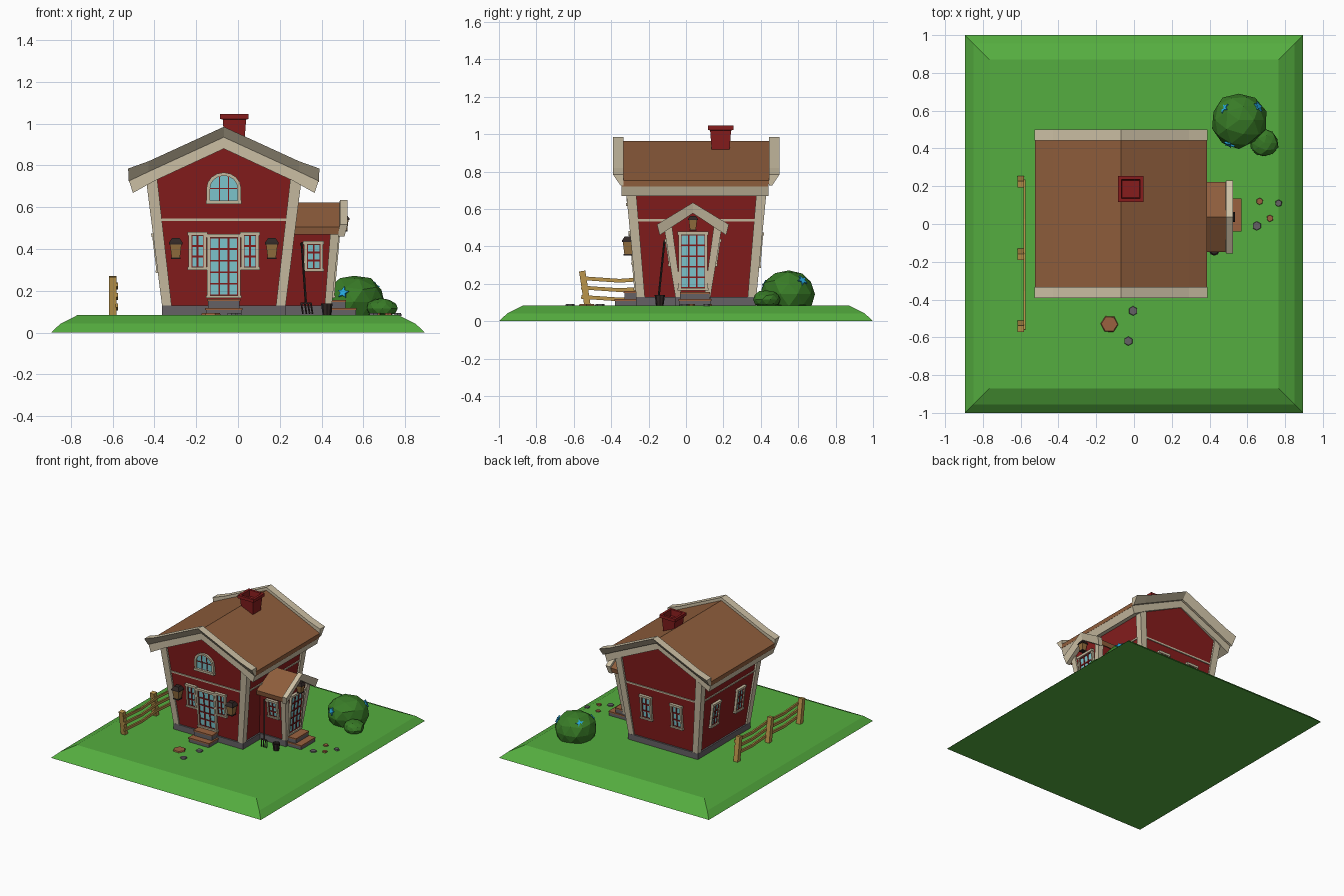
import bpy, bmesh, math, random
from mathutils import Vector

if "Cube" in bpy.data.objects:
    bpy.data.objects.remove(bpy.data.objects["Cube"])

random.seed(4)
MATS = {}
for n, c in dict(red=(.24, .012, .012), cream=(.6, .52, .37), brown=(.27, .11, .045), green=(.09, .42, .05),
                 leaf=(.04, .2, .02), glass=(.22, .6, .65), stone=(.13, .12, .13), clay=(.32, .12, .05),
                 wood=(.5, .3, .07), dark=(.03, .02, .018), amber=(.3, .16, .05), blue=(.02, .4, .75)).items():
    MATS[n] = bpy.data.materials.new(n)
    MATS[n].diffuse_color = (*c, 1)


def lofts(name, mat, solids):
    """One object made of solids, each a list of rings with equal point counts."""
    bm = bmesh.new()
    for rings in solids:
        vs = [[bm.verts.new(p) for p in r] for r in rings]
        n = len(vs[0])
        for a, b in zip(vs, vs[1:]):
            for i in range(n):
                bm.faces.new((a[i], a[(i + 1) % n], b[(i + 1) % n], b[i]))
        bm.faces.new(vs[0][::-1])
        bm.faces.new(vs[-1])
    bmesh.ops.recalc_face_normals(bm, faces=bm.faces)
    me = bpy.data.meshes.new(name)
    bm.to_mesh(me)
    bm.free()
    me.materials.append(MATS[mat])
    ob = bpy.data.objects.new(name, me)
    bpy.context.collection.objects.link(ob)
    return ob


def rect(x, y, hx, hy, z):
    return [(x - hx, y - hy, z), (x + hx, y - hy, z), (x + hx, y + hy, z), (x - hx, y + hy, z)]


def boxes(name, mat, fn, lst):
    """Boxes (u0,u1,z0,z1,d0,d1) laid on a wall by its mapping fn(u,z,d)."""
    return lofts(name, mat, [[[fn(u, z, d) for u, z in ((a, c), (b, c), (b, e), (a, e))] for d in (f, g)]
                             for a, b, c, e, f, g in lst])


def strip(name, mat, fn, outer, inner, do, di):
    """Band between two profile lines, with depth range given for each line."""
    return lofts(name, mat, [[[fn(*o, do[0]), fn(*o, do[1]), fn(*i, di[1]), fn(*i, di[0])]
                              for o, i in zip(outer, inner)]])


def beam(a, b, w, h=None, side=Vector((0, 0, 1))):
    a, b = Vector(a), Vector(b)
    h = h or w
    s = (b - a).cross(side).normalized() * w / 2
    t = s.cross(b - a).normalized() * h / 2
    return [[p + s + t, p - s + t, p - s - t, p + s - t] for p in (a, b)]


def mirror(half):
    return half + [(-u, z) for u, z in half[-2::-1]]


def window(name, fn, u0, u1, z0, z1, cols, rows, w=.013):
    boxes(name + "_glass", "glass", fn, [(u0 + w, u1 - w, z0 + w, z1 - w, -.01, .006)])
    boxes(name + "_frame", "cream", fn, [(u0, u0 + w, z0, z1, -.01, .018), (u1 - w, u1, z0, z1, -.01, .018),
          (u0 - .005, u1 + .005, z1 - w, z1 + .004, -.01, .022), (u0 - .005, u1 + .005, z0, z0 + w, -.01, .022)])
    us = [u0 + w + (u1 - u0 - 2 * w) * i / cols for i in range(cols + 1)]
    zs = [z0 + w + (z1 - z0 - 2 * w) * i / rows for i in range(rows + 1)]
    boxes(name + "_bars", "red", fn, [(u - .004, u + .004, zs[0], zs[-1], 0, .012) for u in us] +
          [(us[0], us[-1], z - .004, z + .004, 0, .012) for z in zs])


# Ground slab with rounded shoulders
lofts("ground", "green", [[rect(0, 0, .895 - i, 1 - i, z) for i, z in ((0, 0), (.045, .042), (.13, .085))]])

# Main house: walls lean outwards
CX, CY = -.068, .055
hx = lambda z: .285 + .12 * (z - .13)
hy = lambda z: .31 + .09 * (z - .13)
front = lambda u, z, d: (CX + u, CY - hy(z) - d, z)
back = lambda u, z, d: (CX + u, CY + hy(z) + d, z)
left = lambda u, z, d: (CX - hx(z) - d, CY + u, z)
right = lambda u, z, d: (CX + hx(z) + d, CY + u, z)
gable = lambda e, h, p: [(-h(.1), .1), (h(.1), .1), (h(e), e), (0, p), (-h(e), e)]
lofts("house_walls", "red", [[[f(u, z, 0) for u, z in gable(.74, hx, .91)] for f in (front, back)]])
lofts("house_base", "stone", [[rect(CX, CY, .297, .322, .07), rect(CX, CY, .297, .322, .13)]])
lofts("corner_posts", "cream", [[rect(CX + sx * (hx(z) - .012), CY + sy * (hy(z) - .012), w, w, z)
      for z, w in ((.13, .023), (.735, .027))] for sx in (-1, 1) for sy in (-1, 1)])
for n, f, w in (("front", front, .32), ("back", back, .32), ("left", left, .33), ("right", right, .33)):
    boxes(n + "_wall_band", "cream", f, [(-w, w, .534, .546, -.01, .007)])

# Main roof
plan = lambda u, z, d: (CX + u, d, z)
top = mirror([(-.455, .73), (-.36, .775), (0, .94)])
strip("roof_trim", "cream", plan, top, mirror([(-.435, .668), (-.33, .727), (0, .88)]), (-.345, .44), (-.345, .44))
strip("roof_cover", "brown", plan, [(u, z + .022) for u, z in top], [(u, z - .01) for u, z in top],
      (-.342, .45), (-.342, .437))
for n, s in (("front", -1), ("back", 1)):
    strip(n + "_bargeboard", "cream", lambda u, z, d: (CX + u, CY + s * d, z),
          mirror([(-.458, .785), (-.36, .82), (0, .985)]), [(u, z - .005) for u, z in top], (.388, .446), (.388, .405))

# Chimney with open top
lofts("chimney", "red", [[rect(-.017, .185, w, w, z) for w, z in
      ((.045, .88), (.056, 1.02), (.068, 1.022), (.068, 1.045), (.05, 1.045), (.046, 1.0))]])

# Front door, windows and arched attic window
window("front_door", front, -.08, .08, .165, .468, 3, 5)
for s in (-1, 1):
    a, b = sorted((s * .083, s * .168))
    window("front_window", front, a, b, .30, .478, 2, 3)
    for f, n, c in ((back, "back_window", s * .13), (left, "side_window", s * .15)):
        window(n, f, c - .047, c + .047, .285, .47, 2, 3)


def arch(r):
    return [(-r, .63)] + [(r * math.cos(t), .69 + r * .92 * math.sin(t))
                          for t in (math.pi * (1 - i / 8) for i in range(9))] + [(r, .63)]


strip("attic_window_frame", "cream", front, arch(.083), arch(.066), (-.01, .016), (-.01, .016))
lofts("attic_window_glass", "glass", [[[front(u, z, d) for u, z in arch(.068)] for d in (-.01, .005)]])
boxes("attic_window_sill", "cream", front, [(-.085, .085, .615, .633, -.01, .022)])
boxes("attic_window_bars", "red", front, [(-.024, -.019, .63, .75, 0, .01), (.019, .024, .63, .75, 0, .01),
      (-.066, .066, .687, .692, 0, .01)])

# Side porch
PY = .037
px = lambda z: .44 + .09 * (z - .13)
py = lambda z: .085 + .15 * (z - .13)
p_front = lambda u, z, d: (px(z) + d, PY + u, z)
p_inner = lambda u, z, d: (.15 + d, PY + u, z)
p_side = lambda s: (lambda u, z, d: (.362 + u, PY + s * (py(z) + d), z))
lofts("porch_walls", "red", [[[f(u, z, 0) for u, z in gable(.5, py, .605)] for f in (p_inner, p_front)]])
lofts("porch_base", "stone", [[rect(.34, PY, .11, .095, z) for z in (.07, .13)]])
lofts("porch_posts", "cream", [[rect(px(z) - .008, PY + s * (py(z) - .008), w, w, z)
      for z, w in ((.13, .017), (.51, .022))] for s in (-1, 1)])
p_plan = lambda u, z, d: (d, PY + u, z)
p_top = mirror([(-.185, .505), (0, .622)])
strip("porch_roof", "brown", p_plan, p_top, [(u * .97, z - .035) for u, z in p_top], (.2, .495), (.2, .495))
strip("porch_bargeboard", "cream", p_plan, [(u * 1.04, z + .012) for u, z in p_top],
      [(u * .96, z - .045) for u, z in p_top], (.488, .525), (.478, .51))
window("porch_door", p_front, -.078, .078, .165, .475, 3, 5)
for s in (-1, 1):
    window("porch_window", p_side(s), -.045, .045, .293, .435, 2, 3)

# Stone steps with clay treads
lofts("front_steps", "stone", [[rect(CX, y, w, h, z) for z in (.08, t)]
      for y, w, h, t in ((-.28, .076, .05, .15), (-.31, .085, .07, .108))])
lofts("front_step_treads", "clay", [[rect(CX, y, w, h, z) for z in (t, t + .01)]
      for y, w, h, t in ((-.28, .08, .053, .15), (-.31, .089, .072, .108))])
lofts("porch_steps", "stone", [[rect(x, PY + .01, h, w, z) for z in (.08, t)]
      for x, w, h, t in ((.47, .078, .045, .145), (.5, .085, .065, .108))])
lofts("porch_step_treads", "clay", [[rect(x, PY + .01, h, w, z) for z in (t, t + .01)]
      for x, w, h, t in ((.47, .08, .048, .145), (.5, .088, .068, .108))])


# Lanterns
def lantern(x, y, z, k):
    lofts("lantern_glass", "amber", [[rect(x, y, .02 * k, .02 * k, z), rect(x, y, .028 * k, .028 * k, z + .065 * k)]])
    lofts("lantern_cap", "dark", [[rect(x, y, w * k, w * k, z + h * k) for w, h in
          ((.033, .062), (.033, .07), (.018, .092))],
        [rect(x, y, .023 * k, .023 * k, z - .008 * k), rect(x, y, .023 * k, .023 * k, z)]])


for s in (-1, 1):
    lantern(CX + s * .23, -.31, .36, 1)
lantern(.507, PY, .49, .8)


# Bushes with flowers
def bush(name, x, y, r, rz, zc):
    bm = bmesh.new()
    bmesh.ops.create_icosphere(bm, subdivisions=2, radius=1)
    for v in bm.verts:
        k = random.uniform(.94, 1.06)
        v.co = (x + v.co.x * r * k, y + v.co.y * r * k, max(.08, zc + v.co.z * rz * k))
    me = bpy.data.meshes.new(name)
    bm.to_mesh(me)
    bm.free()
    me.materials.append(MATS["leaf"])
    bpy.context.collection.objects.link(bpy.data.objects.new(name, me))


bush("big_bush", .555, .55, .147, .13, .145)
bush("small_bush", .69, .43, .075, .05, .115)
for p in ((.48, .61, .225), (.655, .62, .215), (.505, .425, .19)):
    n = (Vector(p) - Vector((.555, .55, .145))).normalized()
    u = n.orthogonal().normalized()
    v = n.cross(u)
    lofts("flower", "blue", [[[Vector(p) + n * d + (u * math.cos(i * math.pi / 5) + v * math.sin(i * math.pi / 5))
          * (.03 if i % 2 == 0 else .014) for i in range(10)] for d in (0, .01)]])

# Fence: leaning posts and three sagging rails per span
ys = (-.545, -.165, .22)
lofts("fence_posts", "wood", [beam((-.6, y + .02, .07), (-.6, y - .01, .268), .034, .036, Vector((1, 0, 0))) for y in ys])
rails = []
for a, b in zip(ys, ys[1:]):
    for z in (.23, .18, .13):
        m = (-.58, (a + b) / 2, z - .014)
        rails += [beam((-.58, a - .015, z), m, .012, .02), beam(m, (-.58, b + .015, z), .012, .02)]
lofts("fence_rails", "wood", rails)

# Stepping stones
for x, y, r, m in ((-.13, -.53, .05, "clay"), (-.005, -.46, .027, "stone"), (-.03, -.62, .026, "stone"),
                   (.665, .12, .02, "clay"), (.72, .03, .02, "clay"), (.765, .11, .02, "stone"), (.65, -.01, .026, "stone")):
    lofts("stepping_stone", m, [[[(x + r * k * math.cos(t), y + r * k * math.sin(t), z)
          for t in (i * math.pi / 3 + r * 20 for i in range(6))] for k, z in ((1, .08), (.85, .093))]])

# Bucket and garden fork by the porch
lofts("bucket", "dark", [[[(.425 + r * math.cos(i * math.pi / 4), -.14 + r * math.sin(i * math.pi / 4), z)
      for i in range(8)] for r, z in ((.02, .085), (.028, .14), (.023, .14), (.02, .125))]])
lofts("garden_fork", "dark", [beam((.305, -.115, .43), (.325, -.145, .14), .008),
      beam((.3, -.145, .14), (.352, -.145, .14), .008)] +
      [beam((x, -.145, .14), (x + .008, -.16, .09), .006) for x in (.303, .32, .335, .349)])

for m in bpy.data.materials:
    if m.users and not m.is_grease_pencil:
        m.use_nodes = True
        m.node_tree.nodes["Principled BSDF"].inputs["Base Color"].default_value = m.diffuse_color
